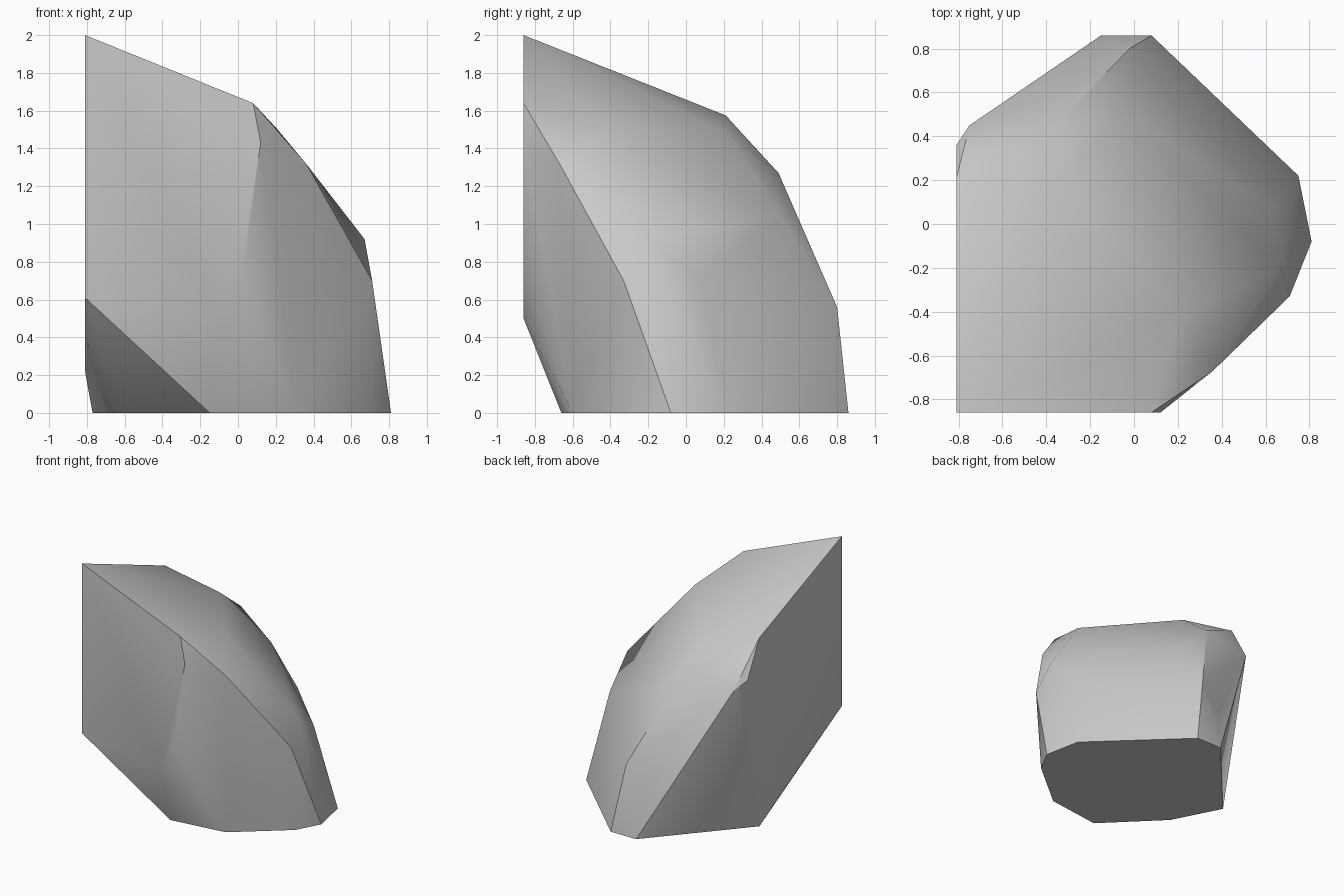
import bpy
import bmesh
import math

cube = bpy.data.objects.get("Cube")
if cube:
    bpy.data.objects.remove(cube, do_unlink=True)

# One plain stone colour
stone = bpy.data.materials.new("grey_stone")
stone.use_nodes = True
grey = (0.6, 0.6, 0.6, 1)
stone.diffuse_color = grey
stone.node_tree.nodes["Principled BSDF"].inputs["Base Color"].default_value = grey

LEFT, FRONT = -0.81, -0.86

# Footprint on the ground
footprint = [(-0.15, -0.66), (0.31, -0.60), (0.71, -0.27), (0.81, -0.08), (0.75, 0.22),
             (0.08, 0.86), (-0.15, 0.86), (-0.77, 0.15), (-0.57, -0.24)]
# Flat cleft on the front, as x and z
front_cleft = [(LEFT, 2.0), (0.08, 1.64), (0.12, 1.43), (0.02, 0.74), (-0.10, 0.50), (LEFT, 0.61)]
# Flat cleft on the side, as y and z
side_cleft = [(0.21, 1.575), (0.36, 1.285), (-0.11, 0.22)]
# Weathered corners: the ridge over the front, then the crown, then the back
ridge = [(0.36, -0.67, 1.32), (0.71, -0.33, 0.70), (0.67, -0.20, 0.92), (0.21, -0.42, 1.50)]
crown = [(-0.32, 0.21, 1.49), (-0.32, 0.49, 1.27), (-0.05, 0.50, 1.04), (0.64, 0.07, 0.70)]
back = [(-0.02, 0.80, 0.56), (-0.15, 0.82, 0.30), (-0.75, 0.45, 1.22)]

points = [(x, y, 0) for x, y in footprint]
points += [(x, FRONT, z) for x, z in front_cleft]
points += [(LEFT, y, z) for y, z in side_cleft]
points += ridge + crown + back

# Wrap the corners into a solid boulder and merge its flat faces
bm = bmesh.new()
for p in points:
    bm.verts.new(p)
bmesh.ops.convex_hull(bm, input=bm.verts[:])
loose = [v for v in bm.verts if not v.link_faces]
bmesh.ops.delete(bm, geom=loose, context="VERTS")
bmesh.ops.dissolve_limit(bm, angle_limit=math.radians(1), verts=bm.verts[:], edges=bm.edges[:])
bmesh.ops.recalc_face_normals(bm, faces=bm.faces[:])

mesh = bpy.data.meshes.new("boulder")
bm.to_mesh(mesh)
bm.free()
mesh.materials.append(stone)
boulder = bpy.data.objects.new("boulder", mesh)
bpy.context.collection.objects.link(boulder)

# Soft shading on the worn sides, crisp edges on the clefts
bpy.ops.object.select_all(action="DESELECT")
boulder.select_set(True)
bpy.context.view_layer.objects.active = boulder
bpy.ops.object.shade_smooth_by_angle(angle=math.radians(30))
